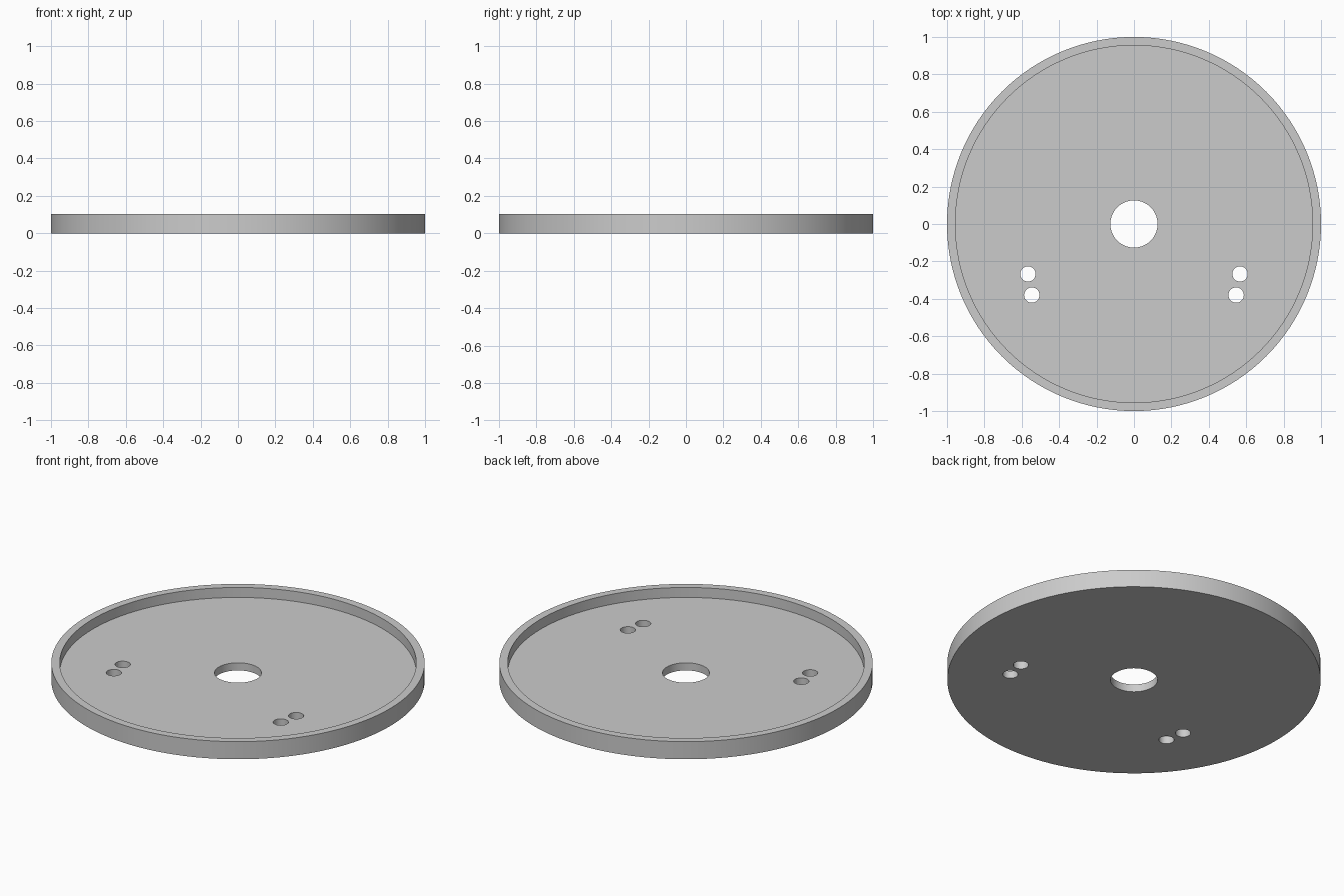
import bpy
import math

cube = bpy.data.objects.get("Cube")
if cube:
    bpy.data.objects.remove(cube, do_unlink=True)

RADIUS, INNER_RADIUS, BORE_RADIUS = 1.0, 0.955, 0.126
HEIGHT, FLOOR = 0.104, 0.045
SEGMENTS = 128

grey = bpy.data.materials.new("light grey")
grey.use_nodes = True
grey.diffuse_color = (0.6, 0.6, 0.6, 1)
grey.node_tree.nodes["Principled BSDF"].inputs["Base Color"].default_value = (0.6, 0.6, 0.6, 1)


def lathe(name, profile):
    """Revolve a closed (radius, height) profile about the z axis."""
    count = len(profile)
    verts, faces = [], []
    for i in range(SEGMENTS):
        a = 2 * math.pi * i / SEGMENTS
        verts += [(r * math.cos(a), r * math.sin(a), z) for r, z in profile]
        nxt = (i + 1) % SEGMENTS
        for j in range(count):
            k = (j + 1) % count
            faces.append((i * count + j, nxt * count + j, nxt * count + k, i * count + k))
    mesh = bpy.data.meshes.new(name)
    mesh.from_pydata(verts, [], faces)
    obj = bpy.data.objects.new(name, mesh)
    bpy.context.collection.objects.link(obj)
    return obj


def drill(target, x, y, radius):
    """Cut a round hole straight through the target."""
    bpy.ops.mesh.primitive_cylinder_add(vertices=32, radius=radius, depth=1, location=(x, y, 0))
    cutter = bpy.context.object
    cutter.name = "hole_cutter"
    cutter.hide_render = True
    bpy.ops.object.select_all(action="DESELECT")
    target.select_set(True)
    bpy.context.view_layer.objects.active = target
    mod = target.modifiers.new("hole", "BOOLEAN")
    mod.operation = "DIFFERENCE"
    mod.solver = "EXACT"
    mod.object = cutter
    bpy.ops.object.modifier_apply(modifier=mod.name)
    bpy.data.objects.remove(cutter, do_unlink=True)


# Shallow dish with a raised rim and a central bore
dish = lathe("rimmed_disc", [
    (BORE_RADIUS, 0), (RADIUS, 0), (RADIUS, HEIGHT),
    (INNER_RADIUS, HEIGHT), (INNER_RADIUS, FLOOR), (BORE_RADIUS, FLOOR),
])
dish.data.materials.append(grey)

# Mirrored pairs of small mounting holes
for side in (-1, 1):
    for x, y in ((0.567, -0.267), (0.546, -0.38)):
        drill(dish, side * x, y, 0.041)

bpy.ops.object.select_all(action="DESELECT")
dish.select_set(True)
bpy.context.view_layer.objects.active = dish
bpy.ops.object.shade_smooth_by_angle(angle=math.radians(30))
